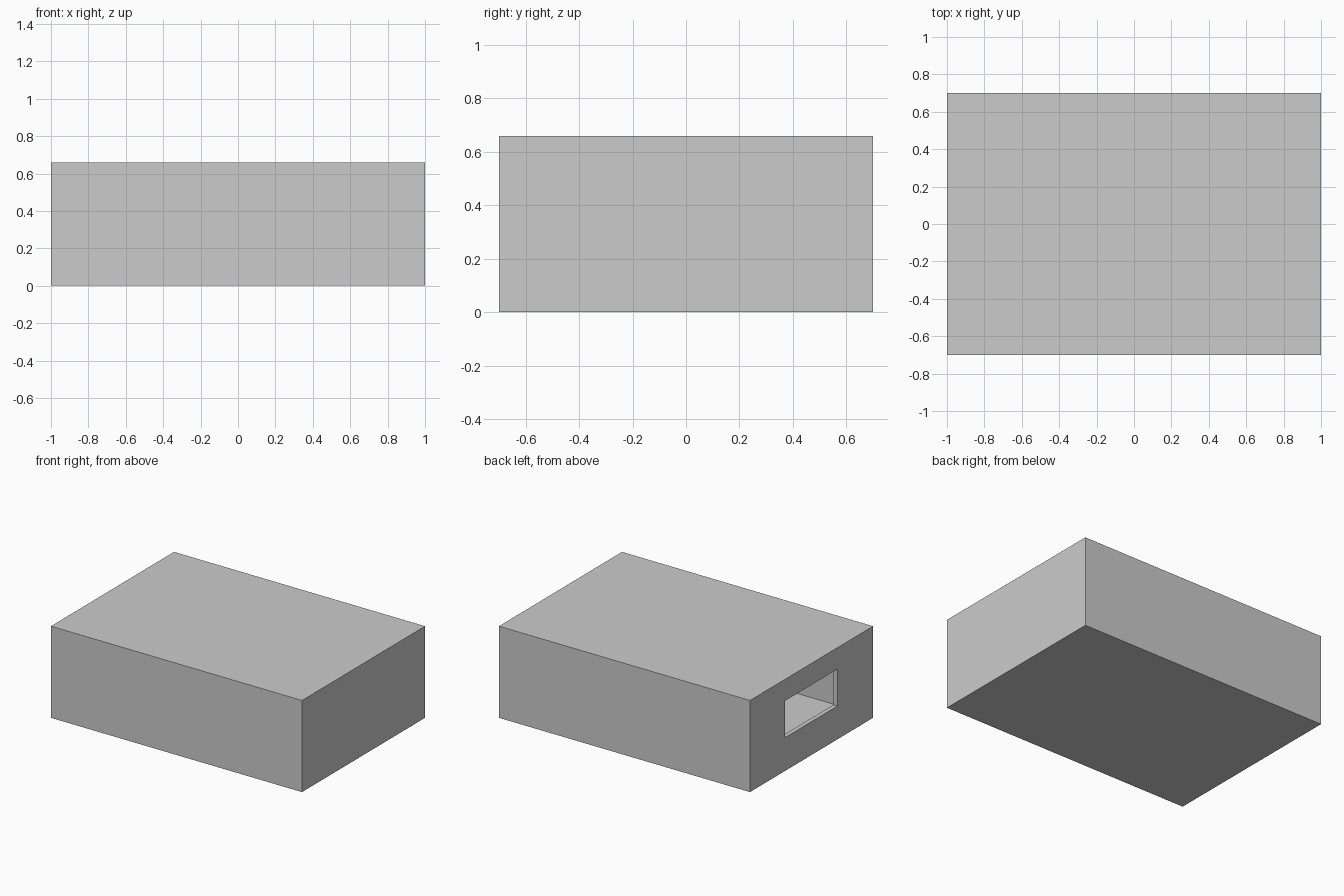
import bpy

if "Cube" in bpy.data.objects:
    bpy.data.objects.remove(bpy.data.objects["Cube"])


def box(name, lo, hi):
    """Axis-aligned box between two corners."""
    size = [b - a for a, b in zip(lo, hi)]
    mid = [(a + b) / 2 for a, b in zip(lo, hi)]
    bpy.ops.mesh.primitive_cube_add(size=1, location=mid)
    obj = bpy.context.object
    obj.name = name
    obj.scale = size
    bpy.ops.object.transform_apply(location=True, rotation=False, scale=True)
    return obj


def cut(target, cutter):
    """Subtract a hidden cutter from the target."""
    mod = target.modifiers.new(cutter.name, 'BOOLEAN')
    mod.operation = 'DIFFERENCE'
    mod.solver = 'EXACT'
    mod.object = cutter
    cutter.hide_render = True
    cutter.display_type = 'WIRE'


L, W, H, T = 1.0, 0.7, 0.66, 0.032

# Outer housing
housing = box("hollow_housing", (-L, -W, 0), (L, W, H))

# Inner cavity, leaving thin walls, floor and roof
cut(housing, box("cavity_cutter", (-L + T, -W + T, T), (L - T, W - T, H - T)))

# Rectangular opening in the left wall
cut(housing, box("opening_cutter", (-L - 0.1, -0.295, 0.24), (-L + 0.1, 0.3, 0.505)))
